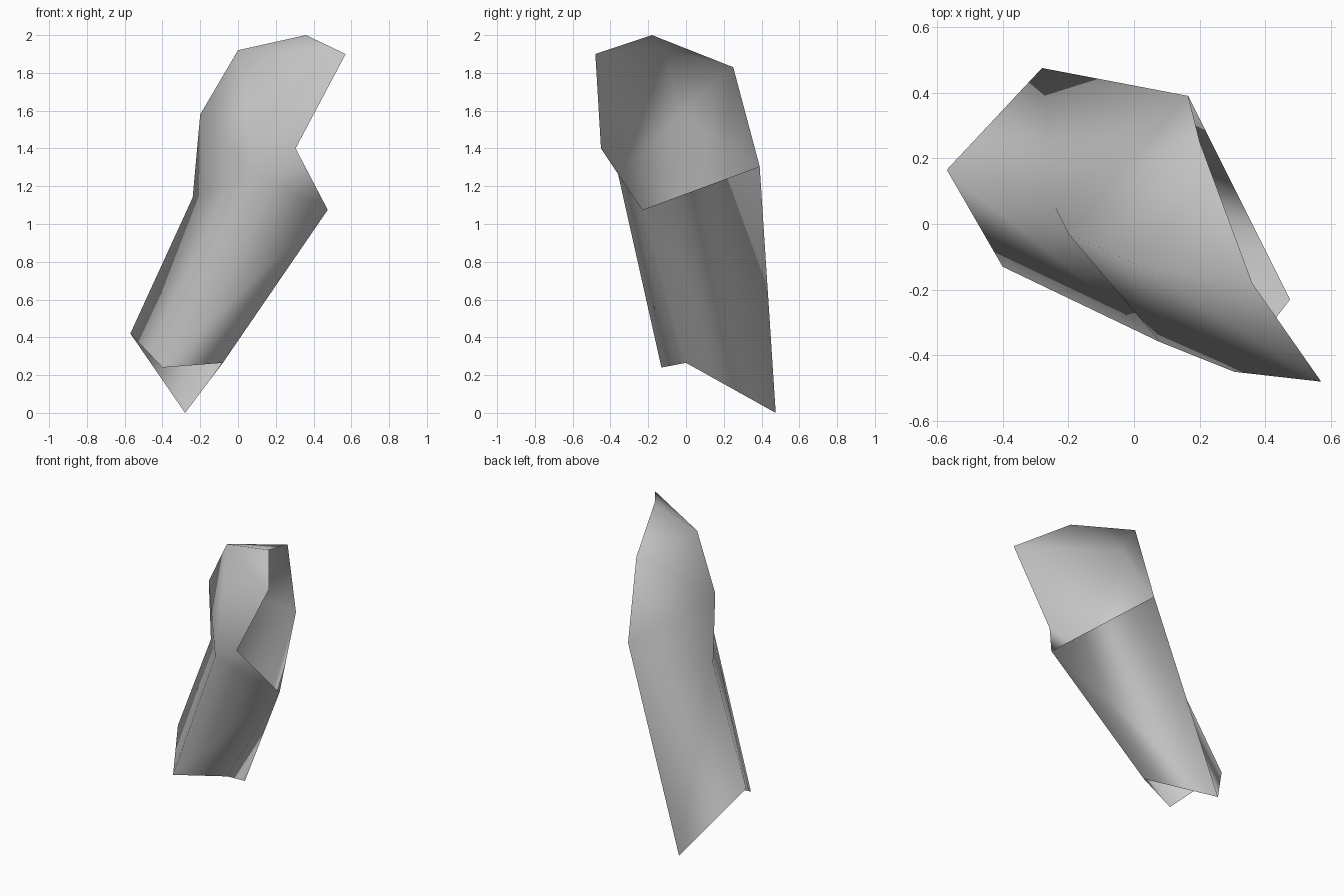
import bpy
import bmesh

# Remove the default cube
cube = bpy.data.objects.get("Cube")
if cube:
    bpy.data.objects.remove(cube, do_unlink=True)

# Single plain grey
grey = bpy.data.materials.new("plain_grey")
grey.use_nodes = True
grey.diffuse_color = (0.6, 0.6, 0.6, 1)
grey.node_tree.nodes["Principled BSDF"].inputs["Base Color"].default_value = (0.6, 0.6, 0.6, 1)

bm = bmesh.new()


def corner(x, y, z):
    return bm.verts.new((x, y, z))


def facets(*triangles):
    for triangle in triangles:
        bm.faces.new(triangle).smooth = True


# Upper hood
peak = corner(0.36, -0.18, 2.0)
brow = corner(0.57, -0.48, 1.9)
crown = corner(0.0, -0.12, 1.92)
back_top = corner(0.2, 0.25, 1.83)
shoulder = corner(-0.2, -0.03, 1.58)

# Middle bend
notch = corner(0.305, -0.45, 1.4)
back_mid = corner(0.165, 0.39, 1.305)
waist = corner(0.08, -0.36, 1.265)
hip = corner(-0.24, 0.05, 1.14)
elbow = corner(0.475, -0.23, 1.075)

# Rim of the open foot
foot_side = corner(-0.57, 0.165, 0.42)
foot_inner = corner(-0.08, 0.0, 0.265)
foot_front = corner(-0.4, -0.13, 0.24)
foot_tip = corner(-0.28, 0.475, 0.0)

# Front of the lower and upper halves
facets(
    (foot_side, foot_front, waist),
    (foot_side, waist, hip),
    (hip, waist, shoulder),
    (shoulder, waist, crown),
    (crown, waist, notch),
    (crown, notch, brow),
    (crown, brow, peak),
)

# Top and back
facets(
    (crown, peak, back_top),
    (shoulder, crown, back_top),
    (shoulder, back_top, back_mid),
    (shoulder, back_mid, hip),
    (hip, back_mid, foot_tip),
    (hip, foot_tip, foot_side),
)

# Lower flank, leaving the upper flank and the foot open
facets(
    (foot_front, foot_inner, elbow),
    (foot_front, elbow, waist),
    (waist, elbow, notch),
    (foot_inner, foot_tip, elbow),
    (foot_tip, back_mid, elbow),
)

mesh = bpy.data.meshes.new("bent_shell")
bm.to_mesh(mesh)
bm.free()
mesh.materials.append(grey)
shell = bpy.data.objects.new("bent_shell", mesh)
bpy.context.scene.collection.objects.link(shell)
